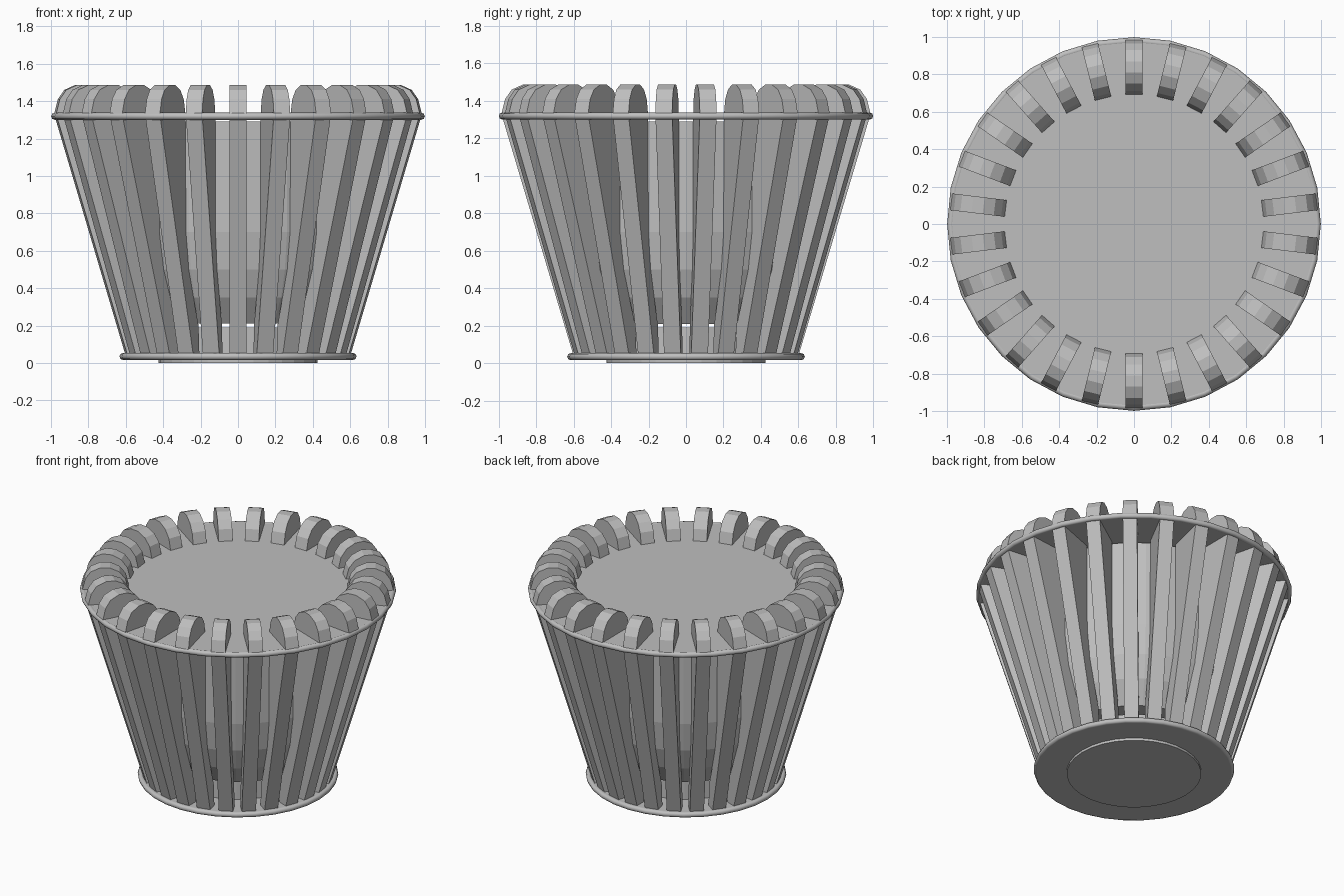
import bpy, bmesh, math
from mathutils import Matrix, Vector

if "Cube" in bpy.data.objects:
    bpy.data.objects.remove(bpy.data.objects["Cube"], do_unlink=True)

grey = bpy.data.materials.new("plain grey")
grey.use_nodes = True
colour = (0.52, 0.52, 0.52, 1)
grey.diffuse_color = colour
grey.node_tree.nodes["Principled BSDF"].inputs["Base Color"].default_value = colour

RIBS = 26
SIDES = 32


def finish(bm, name, smooth=None):
    bmesh.ops.recalc_face_normals(bm, faces=bm.faces)
    mesh = bpy.data.meshes.new(name)
    bm.to_mesh(mesh)
    bm.free()
    mesh.materials.append(grey)
    obj = bpy.data.objects.new(name, mesh)
    bpy.context.collection.objects.link(obj)
    if smooth:
        bpy.ops.object.select_all(action="DESELECT")
        obj.select_set(True)
        bpy.context.view_layer.objects.active = obj
        bpy.ops.object.shade_smooth_by_angle(angle=math.radians(smooth))
    return obj


def lathe(name, profile, sides=SIDES, smooth=None):
    """Spin a radius/height profile about z; ends on the axis close it."""
    bm = bmesh.new()
    verts = [bm.verts.new((r, 0, z)) for r, z in profile]
    edges = [bm.edges.new(pair) for pair in zip(verts, verts[1:])]
    bmesh.ops.spin(bm, geom=verts + edges, cent=(0, 0, 0), axis=(0, 0, 1),
                   angle=math.tau, steps=sides)
    bmesh.ops.remove_doubles(bm, verts=bm.verts, dist=0.0005)
    return finish(bm, name, smooth)


def ring(name, radius, height, thickness):
    """Round bead running around the rim."""
    loop = [(radius + thickness * math.cos(math.tau * i / 8),
             height + thickness * math.sin(math.tau * i / 8)) for i in range(9)]
    return lathe(name, loop, smooth=50)


# Base: foot, floor plate and bead
lathe("foot_and_pedestal", [(0, 0), (0.425, 0), (0.425, 0.19), (0, 0.19)])
lathe("base_plate", [(0, 0.017), (0.615, 0.017), (0.615, 0.053), (0, 0.053)])
ring("base_bead", 0.615, 0.035, 0.019)

# Bowl held inside the ribs
lathe("inner_bowl", [(0, 0.21), (0.5, 0.21), (0.6, 0.35), (0.655, 0.5),
                     (0.685, 0.7), (0.69, 1.29), (0, 1.29)])

# Top plate and bead
lathe("top_plate", [(0, 1.303), (0.98, 1.303), (0.98, 1.335), (0, 1.335)])
ring("top_bead", 0.98, 1.319, 0.019)

# Ribs: one rounded blade profile, thickened and repeated around the axis
blade = [(0.6, 0.04), (0.985, 1.33), (0.965, 1.41), (0.93, 1.46), (0.87, 1.487),
         (0.81, 1.487), (0.75, 1.46), (0.71, 1.41), (0.69, 1.33), (0.685, 0.7),
         (0.65, 0.5), (0.59, 0.33), (0.54, 0.2), (0.53, 0.04)]
WIDTH = 0.09
bm = bmesh.new()
for i in range(RIBS):
    turn = Matrix.Rotation(math.tau * i / RIBS - math.pi / 2, 3, "Z")
    face = bm.faces.new([bm.verts.new(turn @ Vector((r, -WIDTH / 2, z)))
                         for r, z in blade])
    side = bmesh.ops.extrude_face_region(bm, geom=[face], use_keep_orig=True)["geom"]
    bmesh.ops.translate(bm, vec=turn @ Vector((0, WIDTH, 0)),
                        verts=[v for v in side if isinstance(v, bmesh.types.BMVert)])
finish(bm, "ribs")
